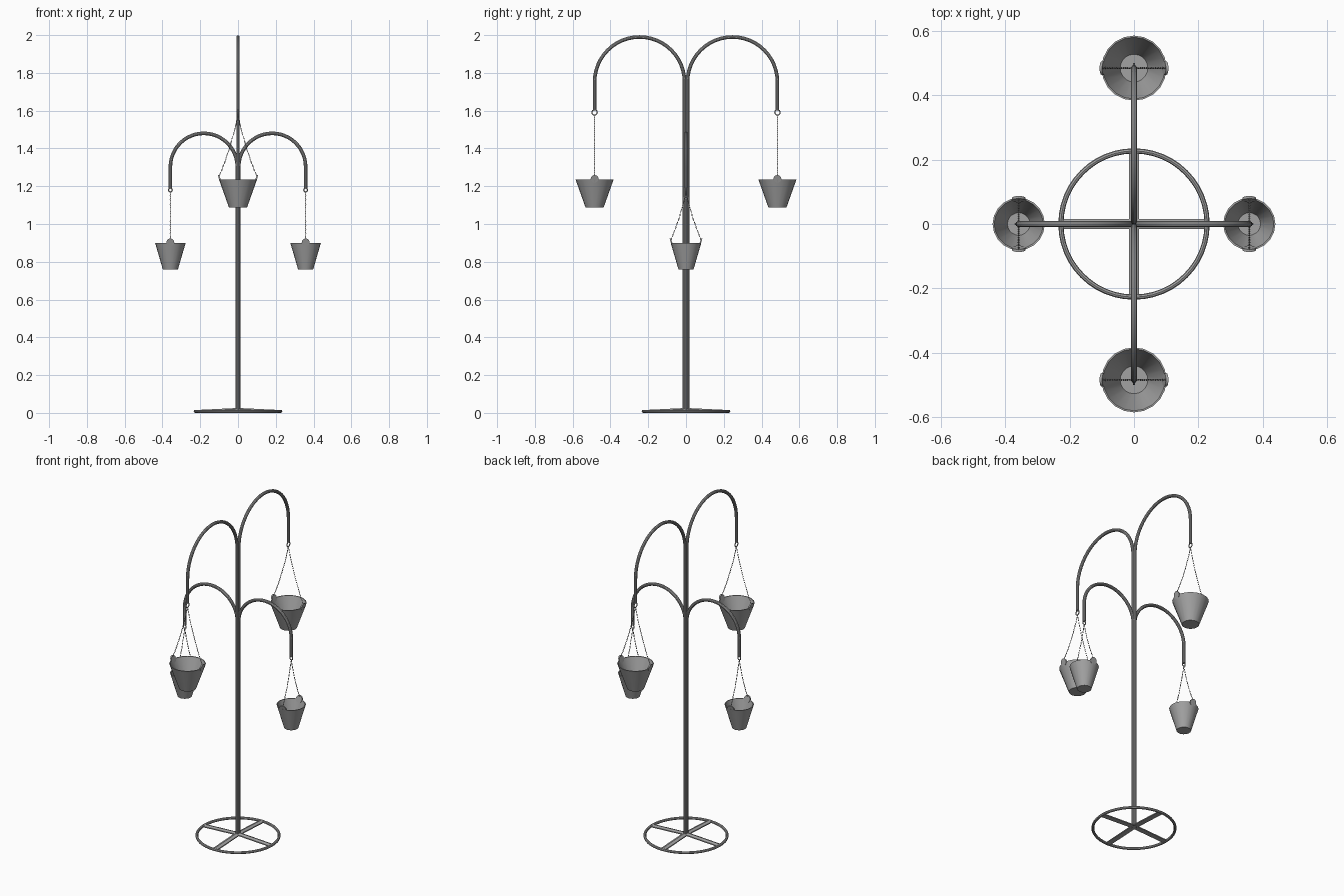
import bpy, bmesh, math
from mathutils import Matrix, Vector

if "Cube" in bpy.data.objects:
    bpy.data.objects.remove(bpy.data.objects["Cube"], do_unlink=True)

GREY = (0.36, 0.36, 0.36, 1)
metal = bpy.data.materials.new("grey metal")
metal.use_nodes = True
metal.diffuse_color = GREY
metal.node_tree.nodes["Principled BSDF"].inputs["Base Color"].default_value = GREY


def finish(name, bm, turn=0.0, angle=35):
    """Turn the part about the pole and make it an object."""
    bmesh.ops.recalc_face_normals(bm, faces=bm.faces)
    bm.transform(Matrix.Rotation(turn, 4, 'Z'))
    mesh = bpy.data.meshes.new(name)
    bm.to_mesh(mesh)
    bm.free()
    mesh.materials.append(metal)
    obj = bpy.data.objects.new(name, mesh)
    bpy.context.collection.objects.link(obj)
    bpy.ops.object.select_all(action='DESELECT')
    obj.select_set(True)
    bpy.context.view_layer.objects.active = obj
    bpy.ops.object.shade_smooth_by_angle(angle=math.radians(angle))
    return obj


def skin(bm, rings, closed=False, caps=True):
    """Join successive rings of points with quads."""
    loops = [[bm.verts.new(p) for p in ring] for ring in rings]
    pairs = list(zip(loops, loops[1:]))
    if closed:
        pairs.append((loops[-1], loops[0]))
    for a, b in pairs:
        for i in range(len(a)):
            j = (i + 1) % len(a)
            bm.faces.new((a[i], a[j], b[j], b[i]))
    if caps and not closed:
        bm.faces.new(loops[0])
        bm.faces.new(loops[-1])


def tube(bm, path, side, radius, sides=10, closed=False):
    """Sweep a circle along a planar path whose plane has normal `side`."""
    rings, n = [], len(path)
    for i, p in enumerate(path):
        if closed:
            t = path[(i + 1) % n] - path[i - 1]
        else:
            t = path[min(i + 1, n - 1)] - path[max(i - 1, 0)]
        across = t.normalized().cross(side)
        rings.append([p + radius * (math.cos(a) * across + math.sin(a) * side)
                      for a in (math.tau * k / sides for k in range(sides))])
    skin(bm, rings, closed)


def oval(centre, u, v, count):
    return [centre + u * math.cos(math.tau * k / count) + v * math.sin(math.tau * k / count)
            for k in range(count)]


X, Y, Z = Vector((1, 0, 0)), Vector((0, 1, 0)), Vector((0, 0, 1))


def arm(name, turn, start, reach, spring, end):
    """Upright rod bending over in a half circle."""
    r, mid = (reach - start) / 2, (reach + start) / 2
    path = [Vector((start, 0, 0.01))]
    path += [Vector((mid - r * math.cos(a), 0, spring + r * math.sin(a)))
             for a in (math.pi * k / 24 for k in range(25))]
    path.append(Vector((reach, 0, end)))
    bm = bmesh.new()
    tube(bm, path, Y, 0.0095)
    finish(name, bm, turn)


def bucket(name, turn, reach, low, high, r_low, r_high):
    """Open tapered pail with a wall and a floor inside."""
    wall = 0.005
    profile = [(r_low, low), (r_high, high), (r_high - wall, high), (r_low - wall, low + wall)]
    bm = bmesh.new()
    skin(bm, [oval(Vector((reach, 0, z)), X * r, Y * r, 20) for r, z in profile])
    finish(name, bm, turn, 30)


def ears(name, turn, reach, high, r_high):
    """Round tabs on both sides of the rim."""
    bm = bmesh.new()
    for s in (-1, 1):
        c = Vector((reach, s * (r_high - 0.004), high + 0.003))
        out = Vector((0, s * 0.3, 1)).normalized()
        skin(bm, [oval(c + Y * d, X * 0.021, out * 0.021, 14) for d in (-0.004, 0.004)])
    finish(name, bm, turn)


def chains(name, turn, reach, top, bottom, spread):
    """Two slightly sagging chains of alternating oval links."""
    bm = bmesh.new()
    links = round((top - bottom) / 0.011)
    for s in (-1, 1):
        a = Vector((reach, 0, top))
        c = Vector((reach, s * spread, bottom))
        b = Vector((reach, s * spread * 0.38, top * 0.45 + bottom * 0.55))

        def point(t):
            return a * (1 - t) ** 2 + b * 2 * t * (1 - t) + c * t * t
        for i in range(links):
            p, q = point(i / links), point((i + 1) / links)
            along = (q - p).normalized()
            flat = along.cross(X).normalized()
            wide, side = (X, flat) if i % 2 else (flat, X)
            loop = oval((p + q) / 2, along * (q - p).length * 0.62, wide * 0.0024, 8)
            tube(bm, loop, side, 0.001, 4, True)
    finish(name, bm, turn, 60)


def hanger(label, turn, start, reach, spring, end, hook, low, high, r_low, r_high):
    arm(label + "_arm", turn, start, reach, spring, end)
    bm = bmesh.new()
    tube(bm, oval(Vector((reach, 0, end - hook)), X * hook, Z * hook, 16), Y, 0.003, 6, True)
    finish(label + "_hook_ring", bm, turn)
    bucket(label + "_bucket", turn, reach, low, high, r_low, r_high)
    ears(label + "_bucket_ears", turn, reach, high, r_high)
    chains(label + "_chains", turn, reach, end - 2 * hook, high + 0.016, r_high - 0.001)


# Two short arms to the sides, two tall arms to front and back
for label, quarter in (("left", 0), ("right", 2)):
    hanger(label, quarter * math.pi / 2, 0.004, 0.358, 1.303, 1.19, 0.01,
           0.76, 0.90, 0.04, 0.081)
for label, quarter in (("back", 1), ("front", 3)):
    hanger(label, quarter * math.pi / 2, 0.008, 0.484, 1.752, 1.605, 0.014,
           1.088, 1.236, 0.048, 0.101)

# Base hoop
bm = bmesh.new()
tube(bm, oval(Vector((0, 0, 0.008)), X * 0.227, Y * 0.227, 48), Z, 0.008, 8, True)
finish("base_hoop", bm)

# Ridged spokes sloping down from the pole to the hoop
for k, label in enumerate(("left", "back", "right", "front")):
    bm = bmesh.new()
    skin(bm, [[Vector((x, -0.016, z)), Vector((x, 0.016, z)), Vector((x, 0.016, z + 0.006)),
               Vector((x, 0, z + 0.012)), Vector((x, -0.016, z + 0.006))]
              for x, z in ((0, 0.014), (0.226, 0.003))])
    finish(label + "_base_spoke", bm, k * math.pi / 2, 15)
